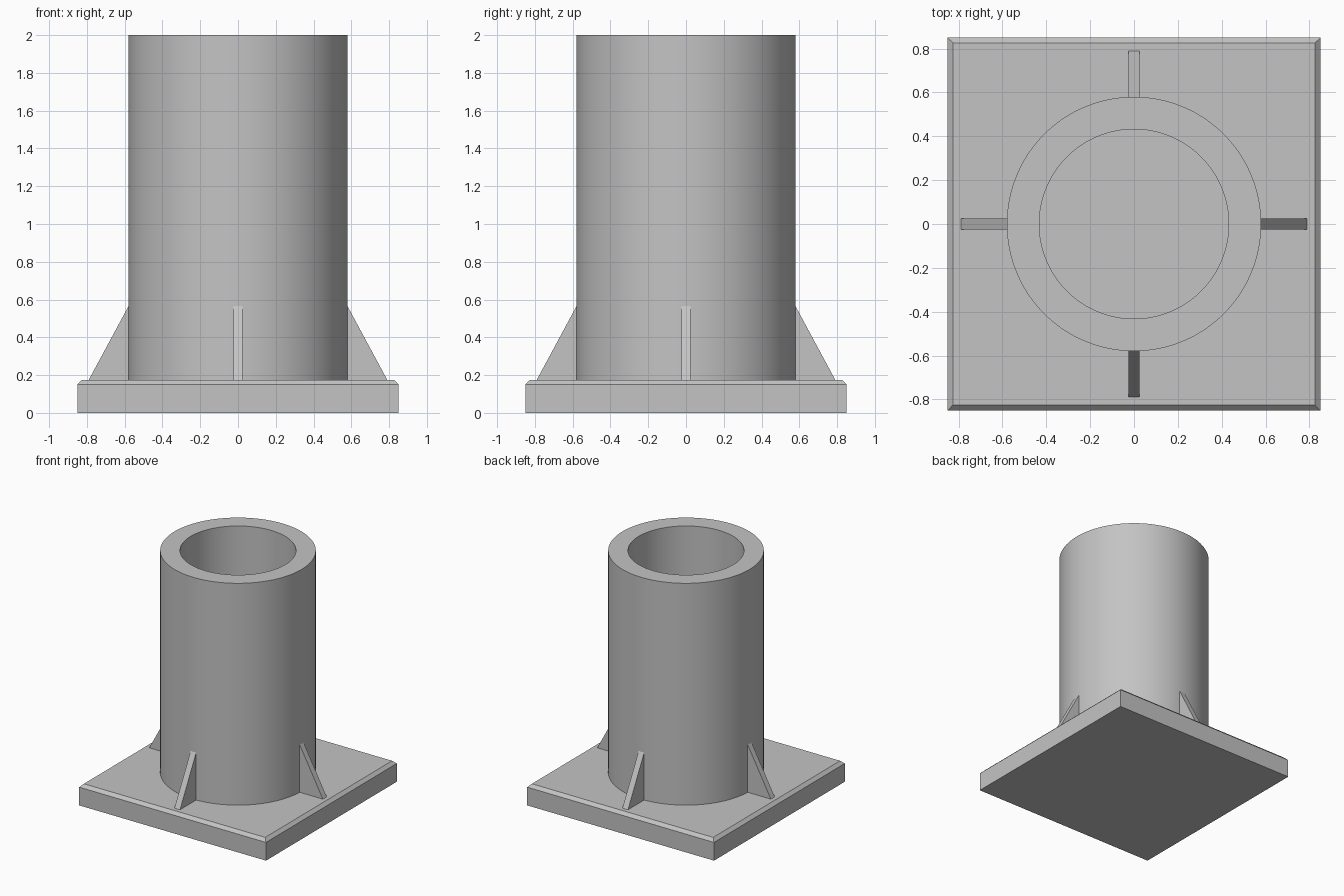
import bpy
import bmesh
import math
from mathutils import Matrix, Vector

PLATE_HALF, PLATE_TOP, CHAMFER = 0.85, 0.175, 0.025
OUTER, INNER, HEIGHT = 0.58, 0.432, 2.0
SEGMENTS = 128

default = bpy.data.objects.get("Cube")
if default:
    bpy.data.objects.remove(default, do_unlink=True)

# One plain grey for every part
grey = bpy.data.materials.new("plain_grey")
grey.use_nodes = True
grey.diffuse_color = (0.55, 0.55, 0.55, 1)
grey.node_tree.nodes["Principled BSDF"].inputs["Base Color"].default_value = grey.diffuse_color


def finish(bm, name, smooth=False):
    bmesh.ops.recalc_face_normals(bm, faces=bm.faces[:])
    mesh = bpy.data.meshes.new(name)
    bm.to_mesh(mesh)
    bm.free()
    mesh.materials.append(grey)
    obj = bpy.data.objects.new(name, mesh)
    bpy.context.collection.objects.link(obj)
    if smooth:
        bpy.ops.object.select_all(action='DESELECT')
        obj.select_set(True)
        bpy.context.view_layer.objects.active = obj
        bpy.ops.object.shade_smooth_by_angle(angle=math.radians(30))
    return obj


# Square base plate with chamfered top edges
bm = bmesh.new()
bmesh.ops.create_cube(bm, size=1, matrix=Matrix.Translation((0, 0, PLATE_TOP / 2))
                      @ Matrix.Diagonal((2 * PLATE_HALF, 2 * PLATE_HALF, PLATE_TOP, 1)))
top_edges = [e for e in bm.edges if all(v.co.z > PLATE_TOP / 2 for v in e.verts)]
bmesh.ops.bevel(bm, geom=top_edges, offset=CHAMFER, segments=1, affect='EDGES')
finish(bm, "base_plate")

# Thick tube, turned from its wall section and standing on the plate
bm = bmesh.new()
section = [(OUTER, PLATE_TOP), (OUTER, HEIGHT), (INNER, HEIGHT), (INNER, PLATE_TOP)]
verts = [bm.verts.new((r, 0, z)) for r, z in section]
edges = [bm.edges.new((verts[i], verts[(i + 1) % 4])) for i in range(4)]
bmesh.ops.spin(bm, geom=verts + edges, cent=(0, 0, 0), axis=(0, 0, 1),
               angle=math.tau, steps=SEGMENTS, use_merge=True)
bmesh.ops.remove_doubles(bm, verts=bm.verts[:], dist=0.0001)
finish(bm, "tube", smooth=True)

# Four triangular gussets, their inner edges sunk into the tube wall
for i, side in enumerate(("left", "back", "right", "front")):
    bm = bmesh.new()
    outline = [(0.56, PLATE_TOP), (0.79, PLATE_TOP), (0.56, 0.602)]
    face = bm.faces.new([bm.verts.new((r, -0.025, z)) for r, z in outline])
    extruded = bmesh.ops.extrude_face_region(bm, geom=[face])["geom"]
    moved = [g for g in extruded if isinstance(g, bmesh.types.BMVert)]
    bmesh.ops.translate(bm, verts=moved, vec=Vector((0, 0.05, 0)))
    bmesh.ops.rotate(bm, verts=bm.verts[:], cent=(0, 0, 0),
                     matrix=Matrix.Rotation(i * math.pi / 2, 3, 'Z'))
    finish(bm, side + "_gusset")
